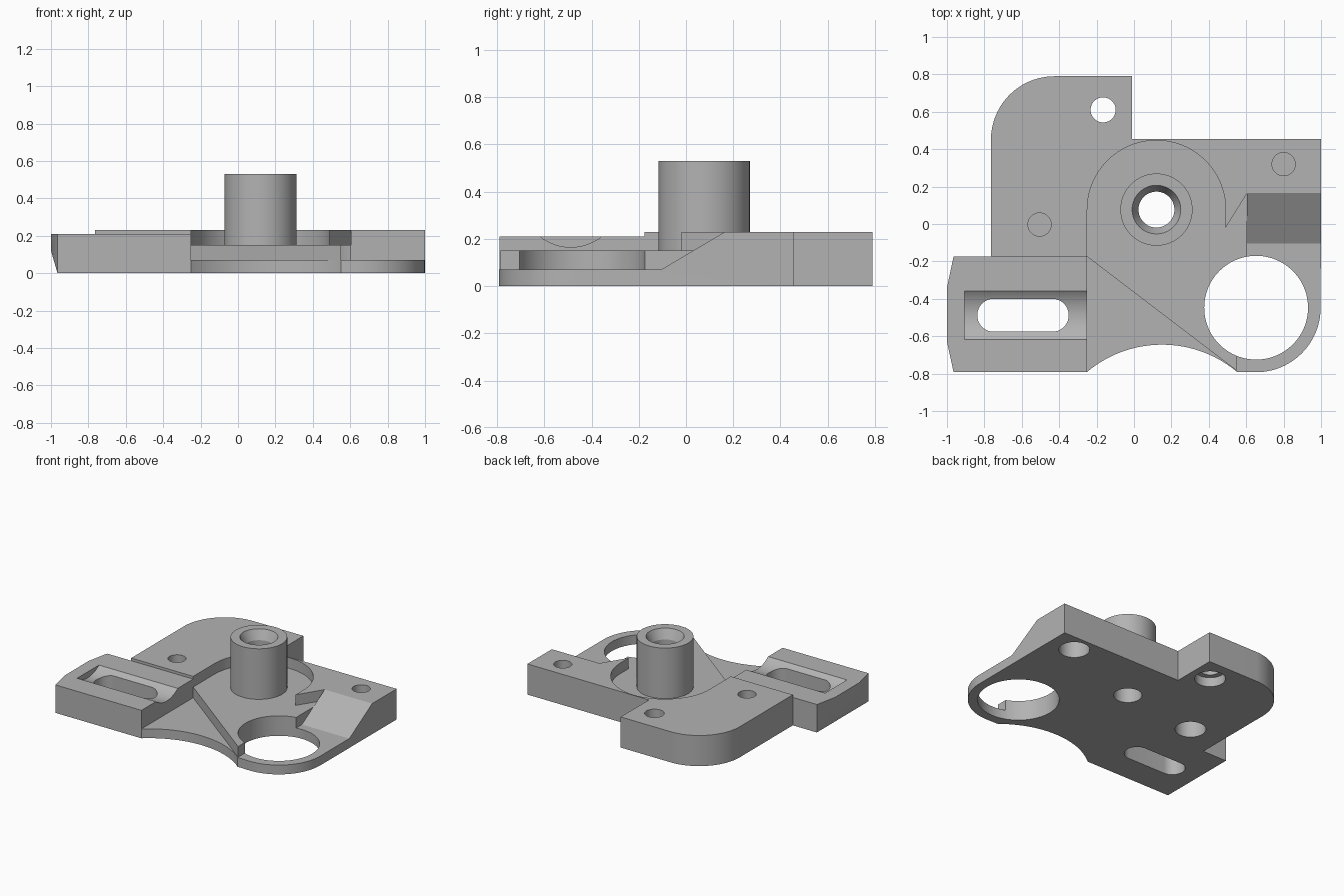
import bpy, bmesh
from math import sin, cos, pi, radians, asin

old = bpy.data.objects.get("Cube")
if old:
    bpy.data.objects.remove(old, do_unlink=True)

grey = bpy.data.materials.new("plain grey")
grey.use_nodes = True
COLOUR = (0.45, 0.45, 0.45, 1)
grey.diffuse_color = COLOUR
grey.node_tree.nodes["Principled BSDF"].inputs["Base Color"].default_value = COLOUR


def arc(cx, cy, r, start, end, n=24):
    """Points on an arc, angles in degrees."""
    steps = [radians(start + (end - start) * i / n) for i in range(n + 1)]
    return [(cx + r * cos(a), cy + r * sin(a)) for a in steps]


def disc(cx, cy, r, n=64):
    return arc(cx, cy, r, 0, 360, n)[:-1]


def loft(name, sections, axis="z"):
    """Solid through equal-sized 2D sections, given as (points, position)."""
    place = {"z": lambda p, h: (p[0], p[1], h),
             "x": lambda p, h: (h, p[0], p[1]),
             "y": lambda p, h: (p[0], h, p[1])}[axis]
    bm = bmesh.new()
    rings = [[bm.verts.new(place(p, h)) for p in pts] for pts, h in sections]
    bm.faces.new(rings[0])
    bm.faces.new(rings[-1])
    n = len(rings[0])
    for low, high in zip(rings, rings[1:]):
        for i in range(n):
            j = (i + 1) % n
            bm.faces.new((low[i], low[j], high[j], high[i]))
    bmesh.ops.recalc_face_normals(bm, faces=bm.faces)
    mesh = bpy.data.meshes.new(name)
    bm.to_mesh(mesh)
    bm.free()
    mesh.materials.append(grey)
    ob = bpy.data.objects.new(name, mesh)
    bpy.context.collection.objects.link(ob)
    return ob


def prism(name, pts, a, b, axis="z"):
    return loft(name, [(pts, a), (pts, b)], axis)


def combine(target, tool, operation="DIFFERENCE"):
    """Apply a boolean and discard the tool."""
    mod = target.modifiers.new("cut", "BOOLEAN")
    mod.operation, mod.solver, mod.object = operation, "EXACT", tool
    bpy.context.view_layer.objects.active = target
    bpy.ops.object.modifier_apply(modifier=mod.name)
    bpy.data.objects.remove(tool, do_unlink=True)


TOP, MID, LOW, SLOT_TOP = 0.23, 0.15, 0.07, 0.21
RING = (0.653, -0.4475)
BOSS = (0.12, 0.077)

# Plate outline: concave front edge, ring lobe, notched back, rounded back corner
half = asin(0.4 / 0.624) * 180 / pi
outline = [(-0.965, -0.79)]
outline += arc(0.15, -1.269, 0.624, 90 + half, 90 - half)
outline += arc(*RING, 0.345, -90, 0)
outline += [(1, 0.455), (-0.01, 0.455), (-0.01, 0.79)]
outline += arc(-0.425, 0.45, 0.34, 90, 180)
outline += [(-0.765, -0.175), (-0.965, -0.175), (-1, -0.34), (-1, -0.63)]
plate = prism("mounting_plate", outline, 0, TOP)

# Slotted block: lower top, undercut end, shallow round groove
combine(plate, prism("block_top", [(-1.2, -1), (-0.25, -1), (-0.25, -0.175), (-1.2, -0.175)],
                     SLOT_TOP, 0.5))
combine(plate, prism("end_undercut", [(-1, 0.12), (-0.965, 0), (-0.936, -0.1), (-1.2, -0.1), (-1.2, 0.12)],
                     -1, 0, "y"))
combine(plate, prism("groove", disc(-0.488, 0.375, 0.21, 96), -0.905, -0.2, "x"))

# Round pocket open to the front, with a pointed tooth on its right side
pocket = [(-0.25, -1)] + arc(*BOSS, 0.37, 180, 0, 48)
pocket += [(0.49, -0.02), (0.605, 0.165), (0.605, -1)]
combine(plate, prism("pocket", pocket, MID, 0.5))

# Low front ledge behind a diagonal step, and the low ring with its ramp
combine(plate, prism("ledge", [(-0.25, -0.175), (0.55, -0.785), (0.55, -1), (-0.25, -1)], LOW, 0.5))
combine(plate, prism("ring_front", [(0.55, -1), (0.7, -1), (0.7, -0.6), (0.55, -0.6)], LOW, 0.5))
combine(plate, prism("ramp", [(-1, LOW), (-0.105, LOW), (0.165, TOP), (0.435, 0.39), (-1, 0.39)],
                     0.605, 1.2, "x"))

# Tall boss
combine(plate, prism("boss", disc(*BOSS, 0.193), 0.1, 0.53), "UNION")

# Through openings: ring bore, slot, boss bore with countersink, screw hole
slot = arc(-0.437, -0.488, 0.088, -90, 90) + arc(-0.75, -0.488, 0.088, 90, 270)
screws = [(-0.165, 0.61), (0.8, 0.32), (-0.505, -0.003)]
combine(plate, prism("ring_bore", disc(*RING, 0.2775, 96), -0.1, 0.5))
combine(plate, prism("slot", slot, -0.1, 0.5))
combine(plate, loft("boss_bore", [(disc(*BOSS, 0.096), -0.1), (disc(*BOSS, 0.096), 0.46),
                                  (disc(*BOSS, 0.13), 0.53), (disc(*BOSS, 0.13), 0.6)]))
combine(plate, prism("screw_hole", disc(*screws[0], 0.067), -0.1, 0.5))

# Blind holes on top, counterbores underneath
for x, y in screws[1:]:
    combine(plate, prism("blind_hole", disc(x, y, 0.062), 0.17, 0.5))
for (x, y), depth in zip(screws, (0.07, 0.14, 0.14)):
    combine(plate, prism("counterbore", disc(x, y, 0.105), -0.1, depth))

# Smooth round walls, keep edges crisp
bpy.ops.object.select_all(action="DESELECT")
plate.select_set(True)
bpy.context.view_layer.objects.active = plate
bpy.ops.object.shade_smooth_by_angle(angle=radians(20))
